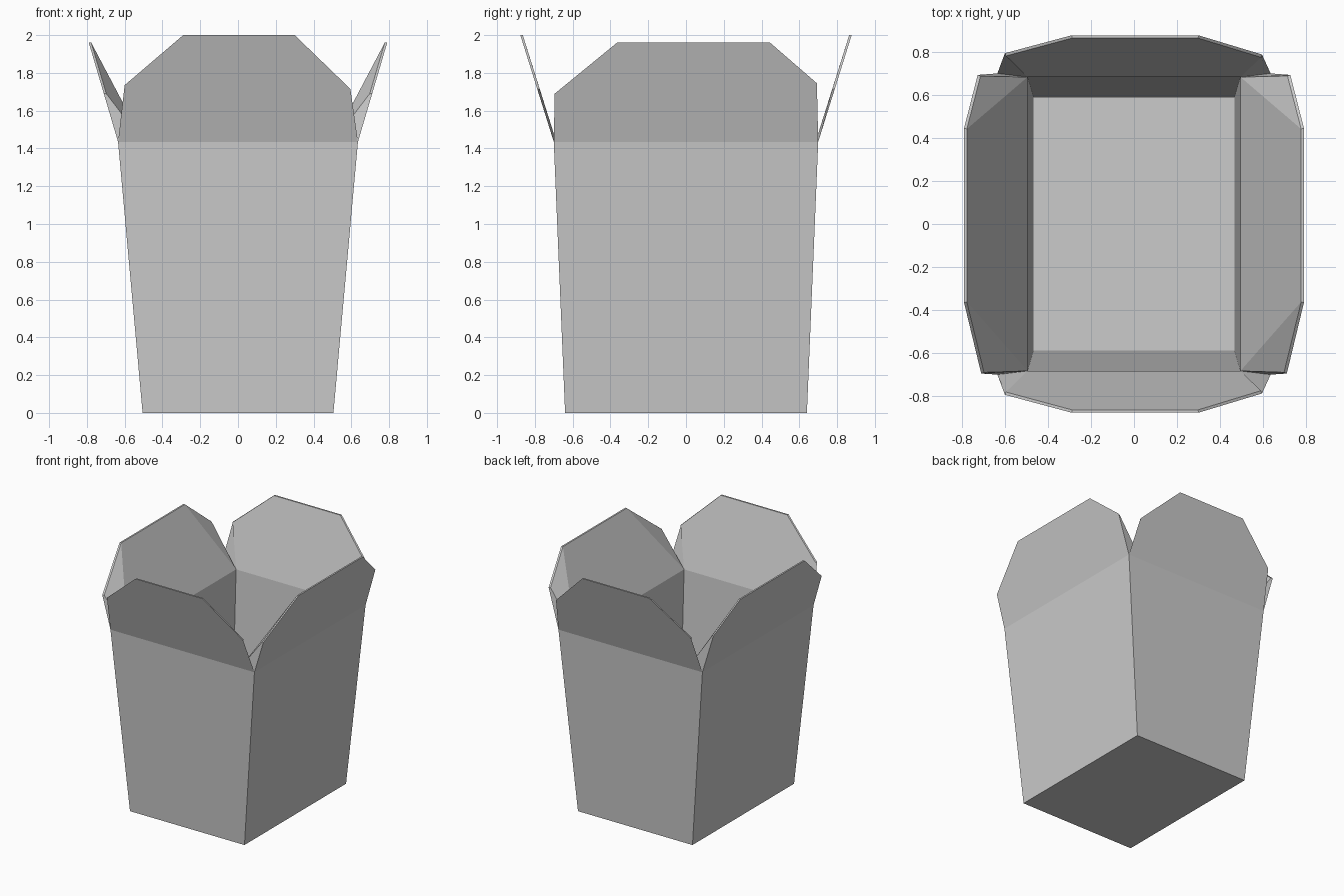
import bpy, bmesh

if "Cube" in bpy.data.objects:
    bpy.data.objects.remove(bpy.data.objects["Cube"])

bm = bmesh.new()
CORNERS = [(-1, -1), (1, -1), (1, 1), (-1, 1)]


def ring(x, y, z):
    return [bm.verts.new((sx * x, sy * y, z)) for sx, sy in CORNERS]


# Tapered box: outer shell and inner liner, each from floor to fold line
outer_base, outer_fold = ring(0.505, 0.64, 0), ring(0.635, 0.70, 1.435)
inner_base, inner_fold = ring(0.467, 0.587, 0.02), ring(0.495, 0.683, 1.425)
bm.faces.new(outer_base[::-1])
bm.faces.new(inner_base)
for i in range(4):
    j = (i + 1) % 4
    bm.faces.new((outer_base[i], outer_base[j], outer_fold[j], outer_fold[i]))
    bm.faces.new((inner_base[j], inner_base[i], inner_fold[i], inner_fold[j]))

# Clipped-corner profiles of the flaps: (position along the fold, height)
WIDE = [(-0.60, 1.735), (-0.29, 2.0), (0.30, 2.0), (0.595, 1.715)]
SIDE = [(-0.695, 1.69), (-0.365, 1.96), (0.445, 1.96), (0.693, 1.745)]


def flap(i, profile, axis, sign, fold, tip):
    """Flared flap, wedge-thick at its fold and thin at its rim."""
    j = (i + 1) % 4
    if (axis == 'y') == (sign > 0):     # follow the ring direction
        profile = profile[::-1]
    if axis == 'x':
        profile = sorted(profile, key=lambda p: p[0] * sign)
    top = max(z for _, z in profile)

    def rim(inset):
        out = []
        for u, z in profile:
            d = sign * (fold + (tip - fold) * (z - 1.435) / (top - 1.435) - inset)
            u *= 1 - inset * 0.6
            out.append(bm.verts.new((u, d, z) if axis == 'y' else (d, u, z)))
        return out

    o, n = rim(0), rim(0.013)
    bm.faces.new([outer_fold[i], outer_fold[j]] + o[::-1])
    a, b = inner_fold[i], inner_fold[j]
    for f in ((a, n[1], n[2], b), (a, n[0], n[1]), (b, n[2], n[3])):
        bm.faces.new(f)
    path_o = [outer_fold[i]] + o + [outer_fold[j]]
    path_n = [a] + n + [b]
    for k in range(5):
        bm.faces.new((path_o[k], path_o[k + 1], path_n[k + 1], path_n[k]))


# Front, right, back and left flaps
flap(0, WIDE, 'y', -1, 0.70, 0.877)
flap(1, SIDE, 'x', 1, 0.635, 0.79)
flap(2, WIDE, 'y', 1, 0.70, 0.877)
flap(3, SIDE, 'x', -1, 0.635, 0.79)

bmesh.ops.recalc_face_normals(bm, faces=bm.faces)
mesh = bpy.data.meshes.new("takeout_carton")
bm.to_mesh(mesh)
bm.free()
bpy.context.collection.objects.link(bpy.data.objects.new("takeout_carton", mesh))
